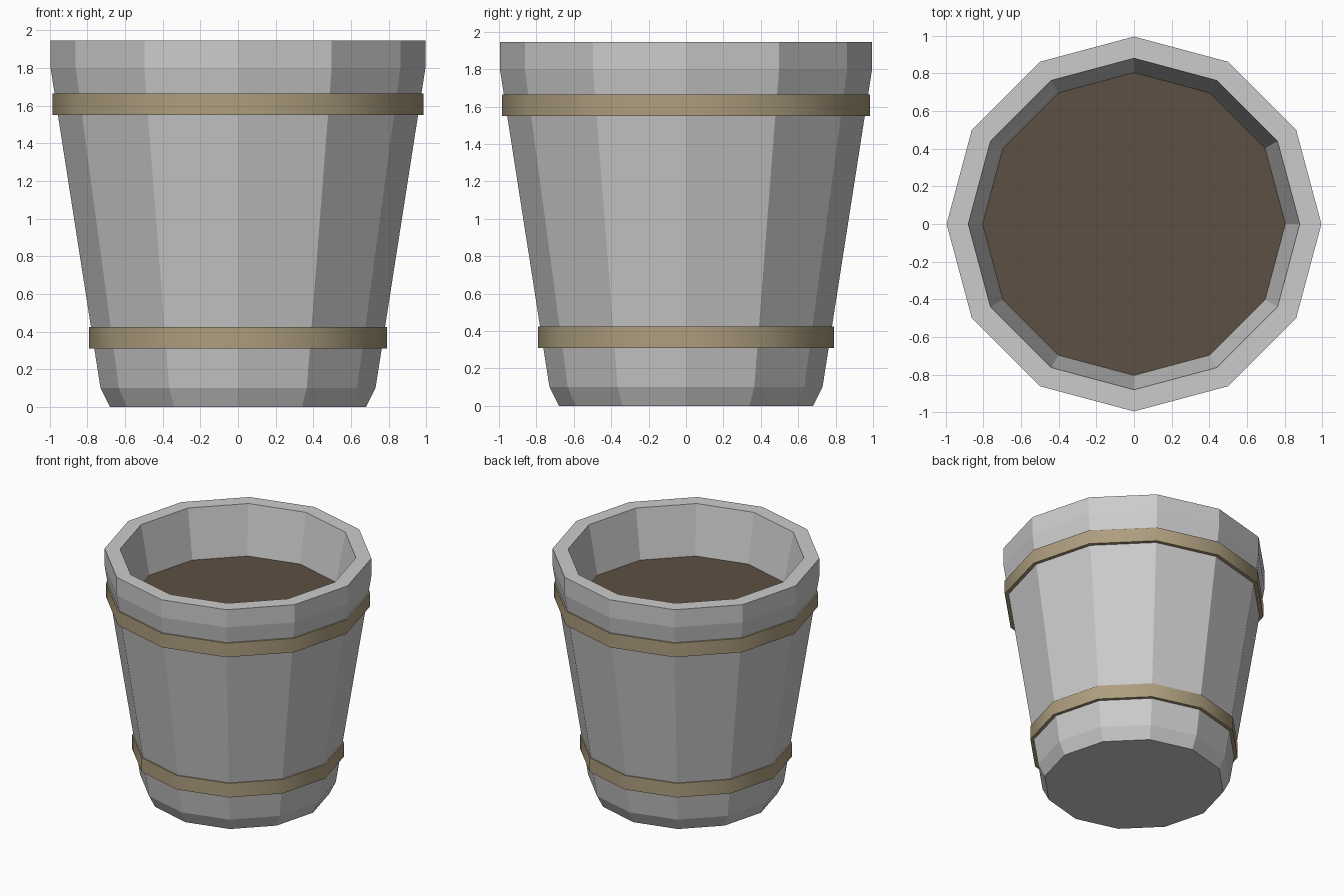
import bpy, bmesh, math

if "Cube" in bpy.data.objects:
    bpy.data.objects.remove(bpy.data.objects["Cube"])

SIDES = 12


def material(name, rgb):
    m = bpy.data.materials.new(name)
    m.diffuse_color = (*rgb, 1.0)
    m.use_nodes = True
    m.node_tree.nodes["Principled BSDF"].inputs["Base Color"].default_value = m.diffuse_color
    return m


def add_object(name, bm, mat=None):
    bmesh.ops.recalc_face_normals(bm, faces=bm.faces)
    mesh = bpy.data.meshes.new(name)
    bm.to_mesh(mesh)
    bm.free()
    ob = bpy.data.objects.new(name, mesh)
    bpy.context.collection.objects.link(ob)
    if mat:
        mesh.materials.append(mat)
    return ob


def lathe(name, profile, closed, mat=None):
    """Twelve-sided solid from (radius, z) points; open profiles get end caps."""
    bm = bmesh.new()
    rings = []
    for r, z in profile:
        rings.append([bm.verts.new((r * math.cos(a), r * math.sin(a), z))
                      for a in (2 * math.pi * i / SIDES for i in range(SIDES))])
    pairs = list(zip(rings, rings[1:]))
    if closed:
        pairs.append((rings[-1], rings[0]))
    else:
        bm.faces.new(rings[0])
        bm.faces.new(rings[-1])
    for a, b in pairs:
        for i in range(SIDES):
            j = (i + 1) % SIDES
            bm.faces.new((a[i], a[j], b[j], b[i]))
    return add_object(name, bm, mat)


tan = material("tan_hoop", (0.42, 0.34, 0.21))
brown = material("dark_soil", (0.11, 0.08, 0.055))

# Faceted bucket: chamfered foot, tapered wall, upright rim, hollow inside
lathe("bucket", [(0.68, 0), (0.73, 0.10), (0.995, 1.80), (0.995, 1.945),
                 (0.88, 1.945), (0.80, 1.53), (0.62, 0.12)], False)

# Two hoops, smooth around the sides with sharp rims
for name, r, inner, z0, z1 in (("upper_hoop", 0.985, 0.93, 1.55, 1.665),
                               ("lower_hoop", 0.79, 0.74, 0.31, 0.425)):
    hoop = lathe(name, [(r, z0), (r, z1), (inner, z1), (inner, z0)], True, tan)
    bpy.ops.object.select_all(action='DESELECT')
    hoop.select_set(True)
    bpy.context.view_layer.objects.active = hoop
    bpy.ops.object.shade_smooth_by_angle(angle=math.radians(40))

# Dark filling inside the bucket
bm = bmesh.new()
bmesh.ops.create_circle(bm, cap_ends=True, segments=SIDES, radius=0.805)
bmesh.ops.translate(bm, verts=bm.verts, vec=(0, 0, 1.55))
add_object("filling", bm, brown)
